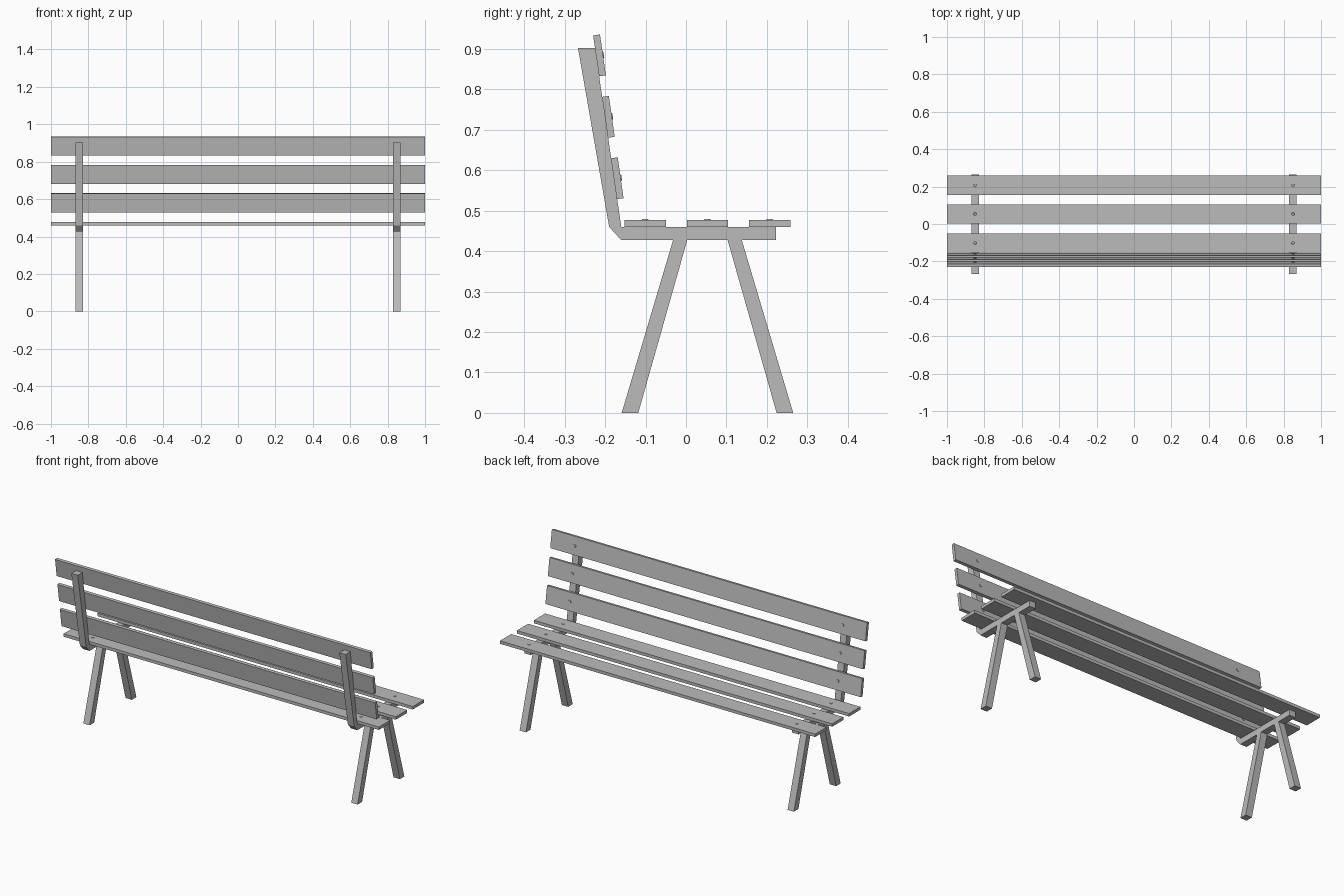
import bpy
import bmesh
from math import radians, sin, cos
from mathutils import Matrix, Vector

cube = bpy.data.objects.get("Cube")
if cube:
    bpy.data.objects.remove(cube, do_unlink=True)

grey = bpy.data.materials.new("plain grey")
grey.use_nodes = True
colour = (0.5, 0.5, 0.5, 1)
grey.diffuse_color = colour
grey.node_tree.nodes["Principled BSDF"].inputs["Base Color"].default_value = colour

FRAME_X, FRAME_W = 0.85, 0.04
SLAT_W, SLAT_T = 0.102, 0.017
TILT = radians(8.2)


def finish(name, bm):
    bmesh.ops.recalc_face_normals(bm, faces=bm.faces)
    mesh = bpy.data.meshes.new(name)
    bm.to_mesh(mesh)
    bm.free()
    mesh.materials.append(grey)
    obj = bpy.data.objects.new(name, mesh)
    bpy.context.collection.objects.link(obj)
    return obj


def side_profile(name, points, x):
    """Extrude a (y, z) outline across the width of the frame."""
    bm = bmesh.new()
    face = bm.faces.new([bm.verts.new((x - FRAME_W / 2, y, z)) for y, z in points])
    grown = bmesh.ops.extrude_face_region(bm, geom=[face])["geom"]
    verts = [v for v in grown if isinstance(v, bmesh.types.BMVert)]
    bmesh.ops.translate(bm, verts=verts, vec=(FRAME_W, 0, 0))
    return finish(name, bm)


def slat(name, y, z, angle):
    """Full-length board centred at (y, z), with a bolt head over each frame."""
    turn = Matrix.Translation((0, y, z)) @ Matrix.Rotation(angle, 4, "X")
    bm = bmesh.new()
    bmesh.ops.create_cube(bm, size=1, matrix=turn @ Matrix.Diagonal((2, SLAT_W, SLAT_T, 1)))
    finish(name, bm)
    for side, x in (("left", FRAME_X), ("right", -FRAME_X)):
        bm = bmesh.new()
        bmesh.ops.create_cone(
            bm, cap_ends=True, segments=12, radius1=0.009, radius2=0.007, depth=0.004,
            matrix=turn @ Matrix.Translation((x, 0, SLAT_T / 2 + 0.0005)))
        finish(f"{name}_bolt_{side}", bm)


# Side frames: bent seat-and-back support with two splayed legs
support = [(-0.267, 0.902), (-0.225, 0.902), (-0.16, 0.46), (0.223, 0.46),
           (0.223, 0.427), (-0.16, 0.427), (-0.19, 0.46)]
front_leg = [(0.103, 0.427), (0.138, 0.427), (0.265, 0), (0.224, 0)]
LEG_MIDDLE = 0.053
rear_leg = [(2 * LEG_MIDDLE - y, z) for y, z in front_leg]

for side, x in (("left", FRAME_X), ("right", -FRAME_X)):
    side_profile(f"support_{side}", support, x)
    side_profile(f"front_leg_{side}", front_leg, x)
    side_profile(f"rear_leg_{side}", rear_leg, x)

# Three seat boards and three tilted back boards
up = Vector((0, -sin(TILT), cos(TILT)))
lowest = Vector((0, -0.170, 0.580))
for i in range(3):
    slat(f"seat_slat_{i + 1}", -0.101 + i * 0.154, 0.46 + SLAT_T / 2, 0)
    centre = lowest + up * (i * 0.1535)
    slat(f"back_slat_{i + 1}", centre.y, centre.z, TILT - radians(90))
